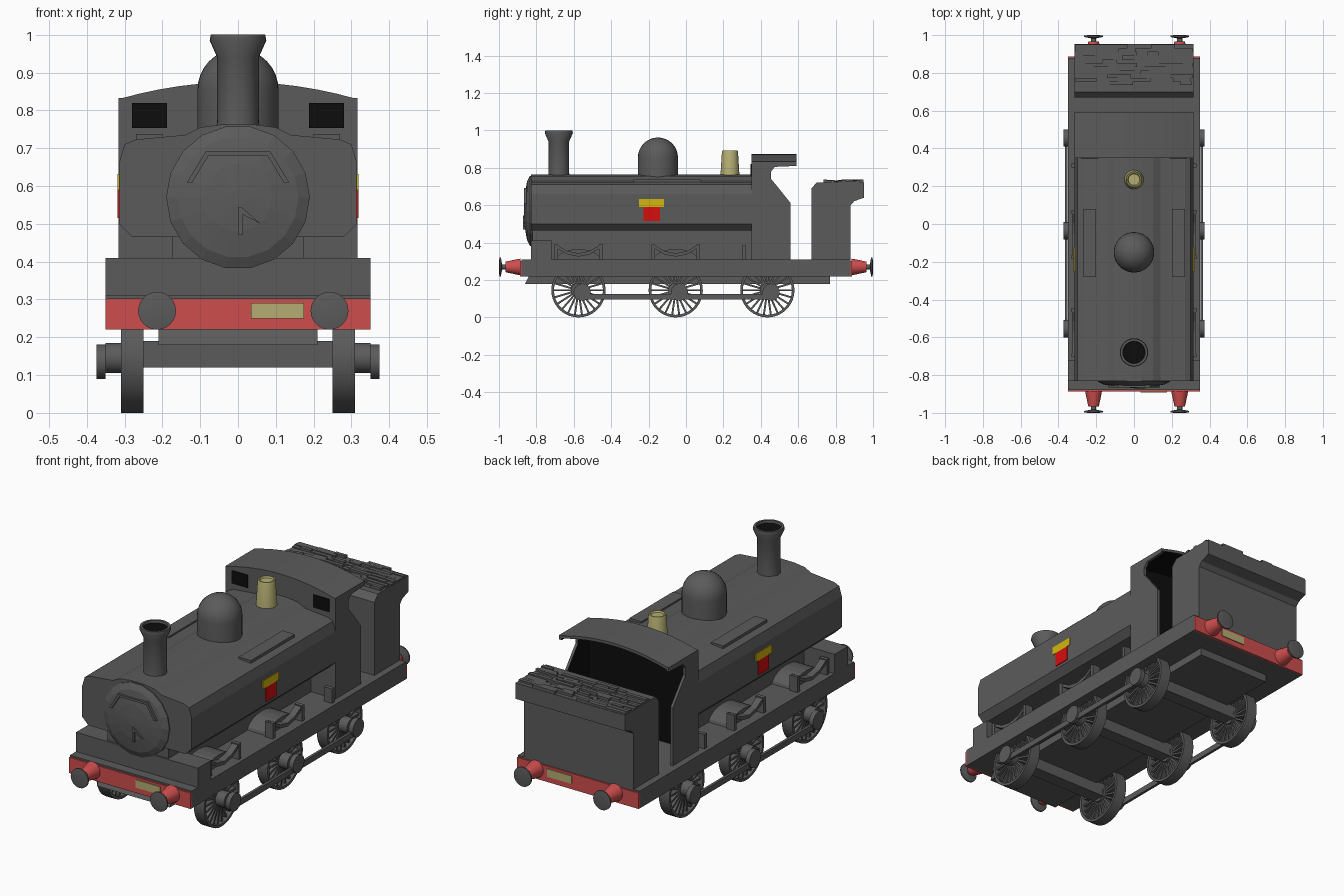
import bpy, bmesh, math, random
from mathutils import Vector

if "Cube" in bpy.data.objects:
    bpy.data.objects.remove(bpy.data.objects["Cube"], do_unlink=True)
random.seed(4)


def material(name, rgb):
    m = bpy.data.materials.new(name)
    m.use_nodes = True
    m.diffuse_color = (*rgb, 1)
    bsdf = next(n for n in m.node_tree.nodes if n.type == 'BSDF_PRINCIPLED')
    bsdf.inputs["Base Color"].default_value = (*rgb, 1)
    bsdf.inputs["Roughness"].default_value = 0.8
    return m


GREY = material("dark_grey", (0.105, 0.105, 0.105))
BLACK = material("black", (0.004, 0.004, 0.004))
BEAM_RED = material("beam_red", (0.62, 0.075, 0.075))
RED = material("bright_red", (0.68, 0.004, 0.004))
YELLOW = material("yellow", (0.64, 0.47, 0.004))
BRASS = material("pale_brass", (0.46, 0.42, 0.17))


def finish(bm, name, mat, smooth=False, inner=None):
    """Turn a bmesh into an object; inner(face) picks faces painted black."""
    bmesh.ops.recalc_face_normals(bm, faces=bm.faces)
    if inner:
        for f in bm.faces:
            f.material_index = 1 if inner(f) else 0
    me = bpy.data.meshes.new(name)
    bm.to_mesh(me)
    bm.free()
    me.materials.append(mat)
    if inner:
        me.materials.append(BLACK)
    if smooth:
        me.polygons.foreach_set("use_smooth", [True] * len(me.polygons))
        me.set_sharp_from_angle(angle=math.radians(35))
    ob = bpy.data.objects.new(name, me)
    bpy.context.collection.objects.link(ob)
    return ob


def add_box(bm, lo, hi):
    geo = bmesh.ops.create_cube(bm, size=1)
    for v in geo["verts"]:
        v.co = [(a + b) / 2 + c * (b - a) for a, b, c in zip(lo, hi, v.co)]
    return geo["verts"]


def box(name, lo, hi, mat=GREY):
    bm = bmesh.new()
    add_box(bm, lo, hi)
    return finish(bm, name, mat)


def place(axis, u, v, t):
    """Profile coordinates u, v and extrusion position t to 3D."""
    return Vector({'x': (t, u, v), 'y': (u, t, v), 'z': (u, v, t)}[axis])


def prism(name, pts, axis, a, b, mat=GREY, smooth=False, inner=None):
    bm = bmesh.new()
    ends = [[bm.verts.new(place(axis, u, v, t)) for u, v in pts] for t in (a, b)]
    bm.faces.new(ends[0])
    bm.faces.new(ends[1])
    for i in range(len(pts)):
        j = (i + 1) % len(pts)
        bm.faces.new((ends[0][i], ends[0][j], ends[1][j], ends[1][i]))
    return finish(bm, name, mat, smooth, inner)


def lathe(name, profile, axis, centre, mat=GREY, n=24, smooth=True):
    """Revolve (radius, position) pairs about an axis through centre (u, v)."""
    bm = bmesh.new()
    rings = []
    for r, t in profile:
        angles = [2 * math.pi * i / n for i in range(n)]
        rings.append([bm.verts.new(place(axis, centre[0] + r * math.cos(a),
                                         centre[1] + r * math.sin(a), t)) for a in angles])
    for p, q in zip(rings, rings[1:]):
        for i in range(n):
            j = (i + 1) % n
            bm.faces.new((p[i], p[j], q[j], q[i]))
    bm.faces.new(rings[0])
    bm.faces.new(rings[-1])
    return finish(bm, name, mat, smooth)


def mirrored(half):
    return half + [(-x, z) for x, z in reversed(half)]


# Running plate, under frame, front step and inner frame
box("running_plate", (-0.35, -0.88, 0.22), (0.35, 0.88, 0.31))
prism("under_frame", [(-0.84, 0.22), (-0.86, 0.18), (0.77, 0.18), (0.77, 0.22)], 'x', -0.21, 0.21)
box("front_step", (-0.35, -0.83, 0.31), (0.35, -0.72, 0.41))
box("inner_frame", (-0.175, -0.82, 0.31), (0.175, 0.36, 0.48))

# Side tanks joined over the boiler
tank = [(0.28, 0.465), (0.315, 0.5), (0.315, 0.66), (0.3, 0.71), (0.27, 0.723),
        (0.14, 0.735), (0.1, 0.755), (0.04, 0.763)]
prism("tanks", mirrored(tank), 'y', -0.83, 0.35)
for s in (-1, 1):
    x0, x1 = sorted((s * 0.2, s * 0.27))
    box("tank_lid", (x0, -0.28, 0.72), (x1, 0.08, 0.738))

# Smokebox door with rail and handle
lathe("smokebox_door", [(0.19, -0.82), (0.19, -0.835), (0.16, -0.85), (0.09, -0.862), (0.02, -0.867)],
      'y', (0, 0.57), n=18, smooth=False)
rail = [(0.135, 0.61), (0.085, 0.692)]
rail_in = [(0.122, 0.608), (0.078, 0.68)]
prism("door_rail", rail + [(-x, z) for x, z in reversed(rail)]
      + [(-x, z) for x, z in rail_in] + list(reversed(rail_in)), 'y', -0.866, -0.845)
prism("door_handle", [(0, 0.47), (0.012, 0.47), (0.012, 0.525), (0.06, 0.5), (0.008, 0.545), (0, 0.545)],
      'y', -0.872, -0.85)

# Chimney, dome and safety valve
lathe("chimney", [(0.058, 0.74), (0.055, 0.78), (0.055, 0.94), (0.075, 0.985), (0.072, 1.0),
                  (0.06, 1.0), (0.056, 0.97)], 'z', (0, -0.68))
lathe("chimney_bore", [(0.058, 0.98), (0.058, 0.988)], 'z', (0, -0.68), BLACK)
dome = [(0.107, 0.72)] + [(0.107 * math.cos(a), 0.855 + 0.107 * math.sin(a))
                          for a in [math.radians(d) for d in range(0, 90, 11)]]
lathe("dome", dome, 'z', (0, -0.15), n=32)
lathe("safety_valve", [(0.052, 0.74), (0.043, 0.885), (0.04, 0.893), (0.034, 0.893), (0.03, 0.885)],
      'z', (0, 0.235), BRASS)

# Cab: front wall, side sheets and arched roof, black inside
arch = [(x * 0.315, 0.83 + 0.045 * (1 - x * x)) for x in [1 - i / 6 for i in range(13)]]
prism("cab_front", [(0.315, 0.31)] + arch + [(-0.315, 0.31)], 'y', 0.35, 0.365,
      inner=lambda f: f.normal.y > 0.9)
roof = arch + [(x, z - 0.015) for x, z in reversed(arch)]
prism("cab_roof", roof, 'y', 0.35, 0.592, inner=lambda f: f.normal.z < -0.5)
side = [(0.35, 0.31), (0.56, 0.31), (0.56, 0.61), (0.48, 0.71), (0.455, 0.74), (0.455, 0.78),
        (0.475, 0.805), (0.59, 0.81), (0.59, 0.833), (0.35, 0.833)]
for s in (-1, 1):
    prism("cab_side", side, 'x', s * 0.302, s * 0.316,
          inner=lambda f, s=s: f.normal.x * s < -0.9)
    x0, x1 = sorted((s * 0.188, s * 0.28))
    box("cab_window", (x0, 0.346, 0.753), (x1, 0.352, 0.82), BLACK)

# Bunker with rough coal on top
prism("bunker", [(0.67, 0.31), (0.88, 0.31), (0.88, 0.6), (0.9, 0.622), (0.952, 0.64),
                 (0.952, 0.722), (0.7, 0.722), (0.67, 0.69)], 'x', -0.315, 0.315)
bm = bmesh.new()
rows = 11
for r in range(rows):
    y, x = 0.735 + r * 0.0195, -0.312
    while x < 0.3:
        x2 = min(x + random.uniform(0.04, 0.13), 0.312)
        add_box(bm, (x, y, 0.7), (x2, y + 0.0195, random.uniform(0.722, 0.738)))
        x = x2
finish(bm, "coal", GREY)

# Buffer beams, plates and buffers at both ends
for s in (-1, 1):
    def span(a, b):
        return sorted((s * a, s * b))
    y0, y1 = span(0.875, 0.888)
    box("buffer_beam", (-0.35, y0, 0.22), (0.35, y1, 0.302), BEAM_RED)
    y0, y1 = span(0.885, 0.892)
    box("beam_plate", (0.035, y0, 0.249), (0.175, y1, 0.29), BRASS)
    for x in (-0.214, 0.242):
        lathe("buffer_housing", [(0.044, s * 0.885), (0.042, s * 0.9), (0.028, s * 0.965)],
              'y', (x, 0.27), BEAM_RED)
        lathe("buffer_head", [(0.014, s * 0.96), (0.014, s * 0.983), (0.05, s * 0.99), (0.05, s * 0.997),
                              (0.03, s * 1.0)], 'y', (x, 0.27))

# Painted side panels
for s in (-1, 1):
    x0, x1 = sorted((s * 0.312, s * 0.319))
    box("yellow_panel", (x0, -0.252, 0.59), (x1, -0.118, 0.632), YELLOW)
    box("red_panel", (x0, -0.226, 0.515), (x1, -0.14, 0.59), RED)


def wheel(s, y, z=0.145, radius=0.145, spokes=22):
    """Spoked wheel: rim ring, hub and thin radial spokes."""
    bm = bmesh.new()
    n = 36
    loops = [(radius, 0.25), (radius, 0.31), (radius - 0.014, 0.31), (radius - 0.014, 0.25)]
    rings = [[bm.verts.new((s * x, y + r * math.cos(2 * math.pi * i / n),
                            z + r * math.sin(2 * math.pi * i / n))) for i in range(n)] for r, x in loops]
    for k in range(4):
        p, q = rings[k], rings[(k + 1) % 4]
        for i in range(n):
            bm.faces.new((p[i], p[i - 1], q[i - 1], q[i]))
    for i in range(spokes):
        a = 2 * math.pi * i / spokes
        x0, x1 = sorted((s * 0.265, s * 0.3))
        for v in add_box(bm, (x0, 0.03, -0.005), (x1, radius - 0.01, 0.005)):
            u, w = v.co.y, v.co.z
            v.co.y = y + u * math.cos(a) - w * math.sin(a)
            v.co.z = z + u * math.sin(a) + w * math.cos(a)
    finish(bm, "wheel", GREY, True)
    lathe("wheel_hub", [(0.04, s * 0.25), (0.04, s * 0.35)], 'x', (y, z))
    lathe("crank_boss", [(0.046, s * 0.35), (0.046, s * 0.374)], 'x', (y + 0.02, 0.135))


# Wheels, axles, springs and coupling rods
AXLES = (-0.575, -0.055, 0.435)
for y in AXLES:
    box("axle", (-0.3, y - 0.035, 0.12), (0.3, y + 0.035, 0.19))
    for s in (-1, 1):
        wheel(s, y)
        if y > 0.4:
            continue
        hump = [(y + 0.12 * math.cos(a), 0.305 + 0.06 * math.sin(a))
                for a in [math.pi * i / 10 for i in range(11)]]
        prism("splasher", hump, 'x', s * 0.17, s * 0.29)
        ends = [-0.12, -0.06, 0, 0.06, 0.12]
        leaf = [(y + d, 0.325 + 3.3 * d * d) for d in ends]
        prism("leaf_spring", leaf + [(p, q + 0.018) for p, q in reversed(leaf)], 'x', s * 0.29, s * 0.325)
        for d in (-0.12, 0.12):
            x0, x1 = sorted((s * 0.285, s * 0.33))
            box("spring_post", (x0, y + d - 0.01, 0.3), (x1, y + d + 0.01, 0.39))
for s in (-1, 1):
    x0, x1 = sorted((s * 0.352, s * 0.366))
    box("coupling_rod", (x0, AXLES[0], 0.096), (x1, AXLES[2], 0.126))
    x0, x1 = sorted((s * 0.285, s * 0.33))
    box("rear_spring_post", (x0, 0.3, 0.3), (x1, 0.32, 0.385))
